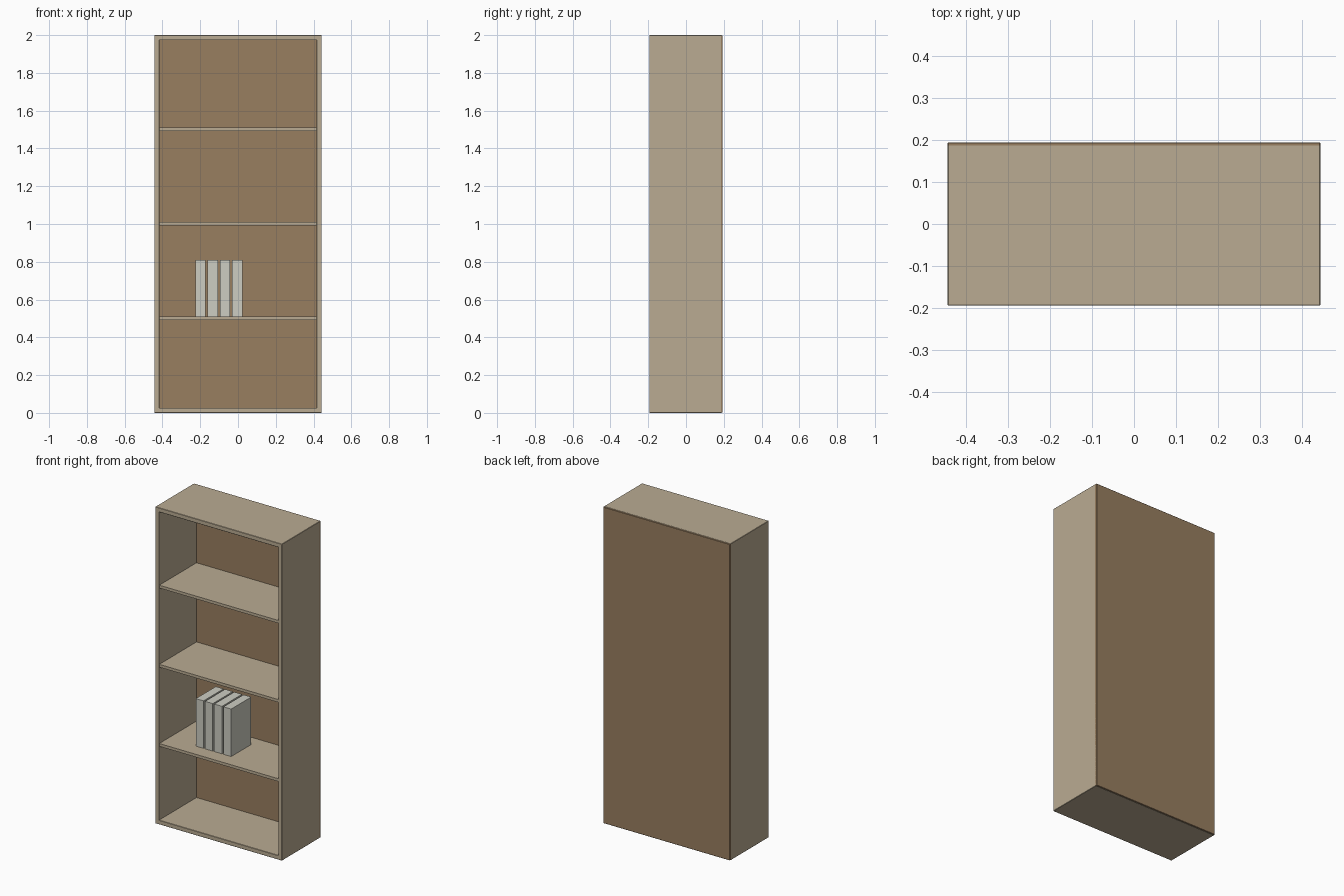
import bpy, bmesh
from mathutils import Vector

if "Cube" in bpy.data.objects:
    bpy.data.objects.remove(bpy.data.objects["Cube"])


def material(name, rgb):
    m = bpy.data.materials.new(name)
    m.diffuse_color = (*rgb, 1)
    m.use_nodes = True
    m.node_tree.nodes["Principled BSDF"].inputs["Base Color"].default_value = m.diffuse_color
    return m


tan = material("pale_wood", (0.49, 0.41, 0.29))
brown = material("brown_backing", (0.314, 0.209, 0.117))
ivory = material("ivory_cover", (0.61, 0.61, 0.54))


def box(name, lo, hi, mat, bevel=0.0):
    """Axis-aligned box between two corners, with an optional small chamfer."""
    lo, hi = Vector(lo), Vector(hi)
    bm = bmesh.new()
    bmesh.ops.create_cube(bm, size=1)
    for v in bm.verts:
        v.co = (lo + hi) / 2 + v.co * (hi - lo)
    if bevel:
        bmesh.ops.bevel(bm, geom=bm.edges[:], offset=bevel, segments=1, affect='EDGES')
    me = bpy.data.meshes.new(name)
    bm.to_mesh(me)
    bm.free()
    me.materials.append(mat)
    ob = bpy.data.objects.new(name, me)
    bpy.context.collection.objects.link(ob)
    return ob


W, D, H = 0.443, 0.194, 2.0      # half width, half depth, height
T = 0.027                        # board thickness
BACK = 0.188                     # rear edge of the boards

# Side boards
for side, s in (("left", -1), ("right", 1)):
    x = sorted((s * W, s * (W - T)))
    box(side + "_side", (x[0], -D, 0), (x[1], BACK, H), tan, 0.002)

# Top and bottom boards between the sides
box("bottom_board", (-W + 0.002, -D, 0), (W - 0.002, BACK, T), tan, 0.002)
box("top_board", (-W + 0.002, -D, H - T), (W - 0.002, BACK, H), tan, 0.002)

# Back panel
box("back_panel", (-W, BACK - 0.008, 0.001), (W, D, H - 0.001), brown, 0.002)

# Shelves
for i, z in enumerate((0.51, 1.01, 1.51)):
    box(f"shelf_{i + 1}", (-W + T, -D + 0.003, z - 0.018), (W - T, BACK - 0.008, z), tan)

# Row of books on the lowest shelf
for i in range(4):
    x = -0.225 + i * 0.0645
    box(f"book_{i + 1}", (x, -0.10, 0.51), (x + 0.054, 0.10, 0.81), ivory)
